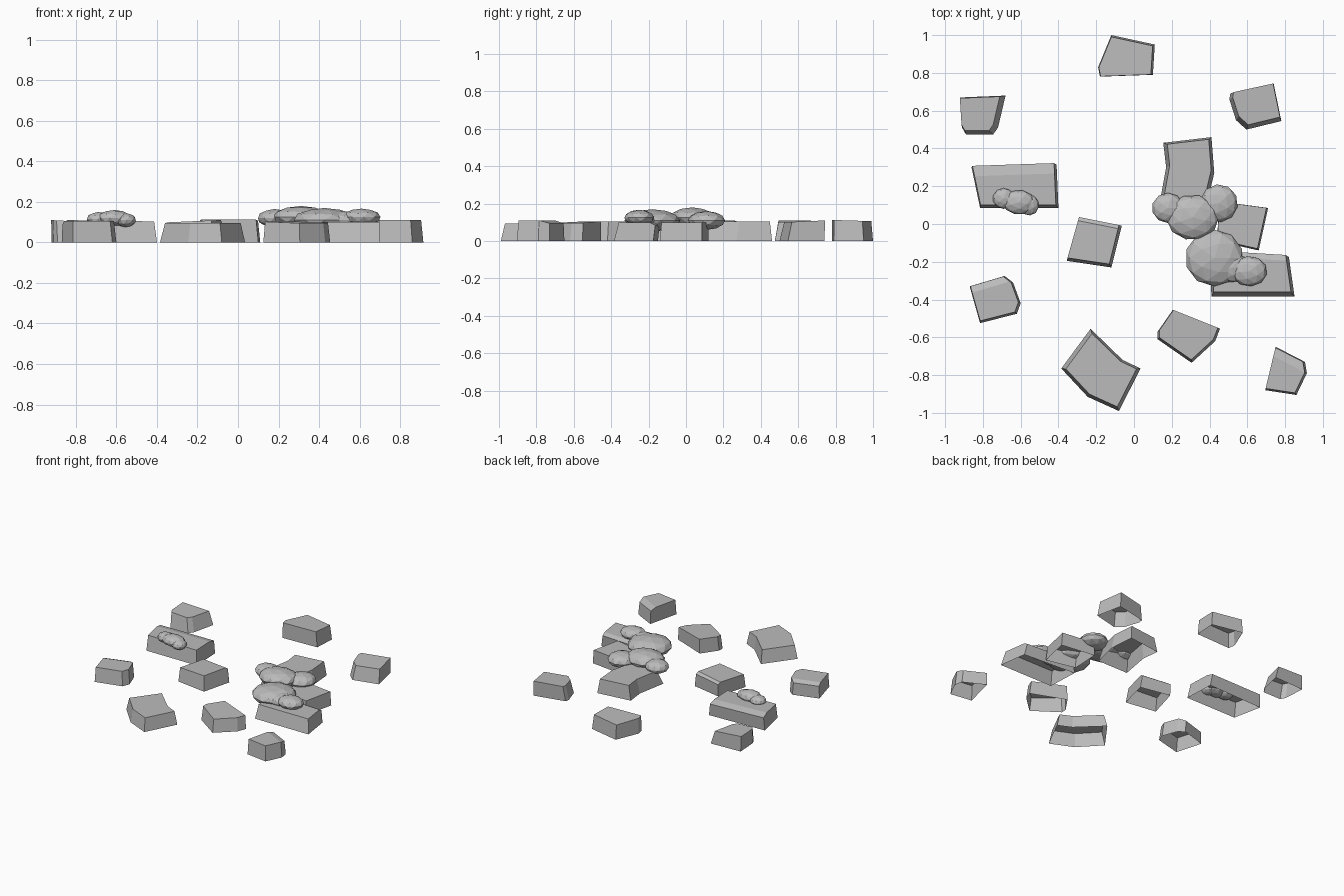
import bpy
import bmesh
from mathutils import Vector, Matrix

cube = bpy.data.objects.get("Cube")
if cube:
    bpy.data.objects.remove(cube, do_unlink=True)

# One stone grey for everything
GREY = (0.5, 0.5, 0.5, 1.0)
stone_grey = bpy.data.materials.new("stone_grey")
stone_grey.use_nodes = True
stone_grey.diffuse_color = GREY
stone_grey.node_tree.nodes["Principled BSDF"].inputs["Base Color"].default_value = GREY


def finish(bm, name):
    """Turn a bmesh into a named grey object."""
    mesh = bpy.data.meshes.new(name)
    bm.to_mesh(mesh)
    bm.free()
    mesh.materials.append(stone_grey)
    obj = bpy.data.objects.new(name, mesh)
    bpy.context.collection.objects.link(obj)
    return obj


def stone(name, outline, height=0.11, shrink=0.96, shift=(0, 0), tilt=(0, 0),
          worn_edge=None, worn_width=0.05, worn_drop=0.015):
    """Hollow, open-bottomed block: an outline tapered up to a tilted top.
    worn_edge is the index of the outline edge whose top rim slopes down."""
    points = [Vector((x, y, 0)) for x, y in outline]
    middle = sum(points, Vector()) / len(points)
    offset = Vector((shift[0], shift[1], 0))
    slope = Vector((tilt[0], tilt[1], 0))
    bm = bmesh.new()
    base, top = [], []
    for p in points:
        arm = p - middle
        rim = middle + arm * shrink + offset
        rim.z = height + slope.dot(arm)
        base.append(bm.verts.new(p))
        top.append(bm.verts.new(rim))
    bm.faces.new(top)
    for i in range(len(points)):
        j = (i + 1) % len(points)
        bm.faces.new((base[i], base[j], top[j], top[i]))
    if worn_edge is not None:
        start = top[worn_edge].co.copy()
        end = top[(worn_edge + 1) % len(top)].co.copy()
        out = (end - start).cross(Vector((0, 0, 1)))
        out.z = 0
        out.normalize()
        if out.dot(start - middle) < 0:
            out.negate()
        cut = start - out * worn_width
        bmesh.ops.bisect_plane(bm, geom=bm.verts[:] + bm.edges[:] + bm.faces[:],
                               plane_co=cut, plane_no=out)
        for v in bm.verts:
            if v.co.z > height / 2 and (v.co - cut).dot(out) > worn_width / 4:
                v.co.z -= worn_drop
    bmesh.ops.recalc_face_normals(bm, faces=bm.faces[:])
    # The single cap decides which way is out
    cap = max(bm.faces, key=lambda f: f.calc_center_median().z)
    if cap.normal.z < 0:
        bmesh.ops.reverse_faces(bm, faces=bm.faces[:])
    return finish(bm, name)


def moss_clump(name, lobes):
    """Cluster of squashed low-poly lobes, each given as centre and radii."""
    bm = bmesh.new()
    for turn, (centre, radii) in enumerate(lobes):
        place = (Matrix.Translation(centre) @ Matrix.Diagonal((*radii, 1))
                 @ Matrix.Rotation(turn, 4, "Z"))
        bmesh.ops.create_icosphere(bm, subdivisions=2, radius=1, matrix=place)
    return finish(bm, name)


# Ring of small cobbles
stone("back_cobble", [(-.12, 1), (.11, .95), (.10, .79), (-.18, .78), (-.19, .83)],
      shrink=0.95, shift=(-.003, -.003), tilt=(0, -.03))
stone("back_left_cobble", [(.51, .69), (.74, .74), (.78, .545), (.595, .5), (.54, .55), (.505, .66)],
      height=0.105, shrink=0.91, shift=(.008, .015), tilt=(0, .04))
stone("back_right_cobble", [(-.92, .67), (-.68, .68), (-.72, .51), (-.745, .475), (-.89, .475), (-.91, .51)],
      height=0.105, shrink=0.88, shift=(-.015, .01), tilt=(-.05, 0))
stone("middle_cobble", [(-.29, .035), (-.065, -.01), (-.12, -.23), (-.355, -.195)],
      height=0.105, shrink=0.94, shift=(-.006, .01), tilt=(.04, 0),
      worn_edge=0, worn_width=0.02)
stone("front_right_cobble", [(-.87, -.33), (-.685, -.275), (-.64, -.31), (-.6, -.42), (-.62, -.475), (-.815, -.525)],
      height=0.105, shrink=0.94, shift=(-.006, .004), worn_edge=0, worn_width=0.035)
stone("front_cobble", [(.205, -.455), (.455, -.555), (.43, -.62), (.305, -.735), (.125, -.61), (.125, -.57)],
      height=0.1, shrink=0.94, shift=(0, .008), tilt=(-.02, .03))
stone("front_left_cobble", [(.75, -.65), (.905, -.73), (.915, -.79), (.86, -.905), (.695, -.88)],
      height=0.11, shrink=0.94, shift=(-.006, .004), worn_edge=0, worn_width=0.045)
stone("inner_cobble", [(.45, .12), (.71, .085), (.66, -.14), (.44, -.09)],
      height=0.1, shrink=0.96, shift=(-.003, .004))

# Long slabs
stone("right_slab", [(-.86, .3), (-.41, .315), (-.4, .085), (-.815, .085)],
      height=0.107, shrink=0.96, shift=(-.005, .012), tilt=(-.015, 0),
      worn_edge=0, worn_width=0.055)
stone("left_slab", [(.4, -.15), (.82, -.175), (.85, -.385), (.41, -.385)],
      height=0.1, shrink=0.93, shift=(-.003, .018), worn_edge=0, worn_width=0.03)

# Bent slabs
stone("back_bent_slab", [(.155, .43), (.41, .46), (.425, .27), (.38, .08), (.13, .08), (.17, .3)],
      height=0.105, shrink=0.86, shift=(.004, .015))
stone("front_bent_slab", [(-.23, -.555), (-.06, -.72), (.035, -.765), (-.08, -.99), (-.245, -.915), (-.385, -.765)],
      height=0.095, shrink=0.89)

# Moss lumps draped over the slabs
moss_clump("back_moss", [((.18, .085, .12), (.085, .08, .045)),
                         ((.31, .035, .125), (.14, .12, .055)),
                         ((.45, .11, .11), (.1, .1, .05))])
moss_clump("front_moss", [((.425, -.18, .11), (.155, .15, .06)),
                          ((.52, -.23, .11), (.09, .08, .045)),
                          ((.61, -.25, .125), (.095, .08, .042))])
moss_clump("small_moss", [((-.69, .135, .115), (.058, .055, .035)),
                          ((-.61, .115, .12), (.085, .065, .04)),
                          ((-.555, .1, .11), (.052, .055, .035))])
